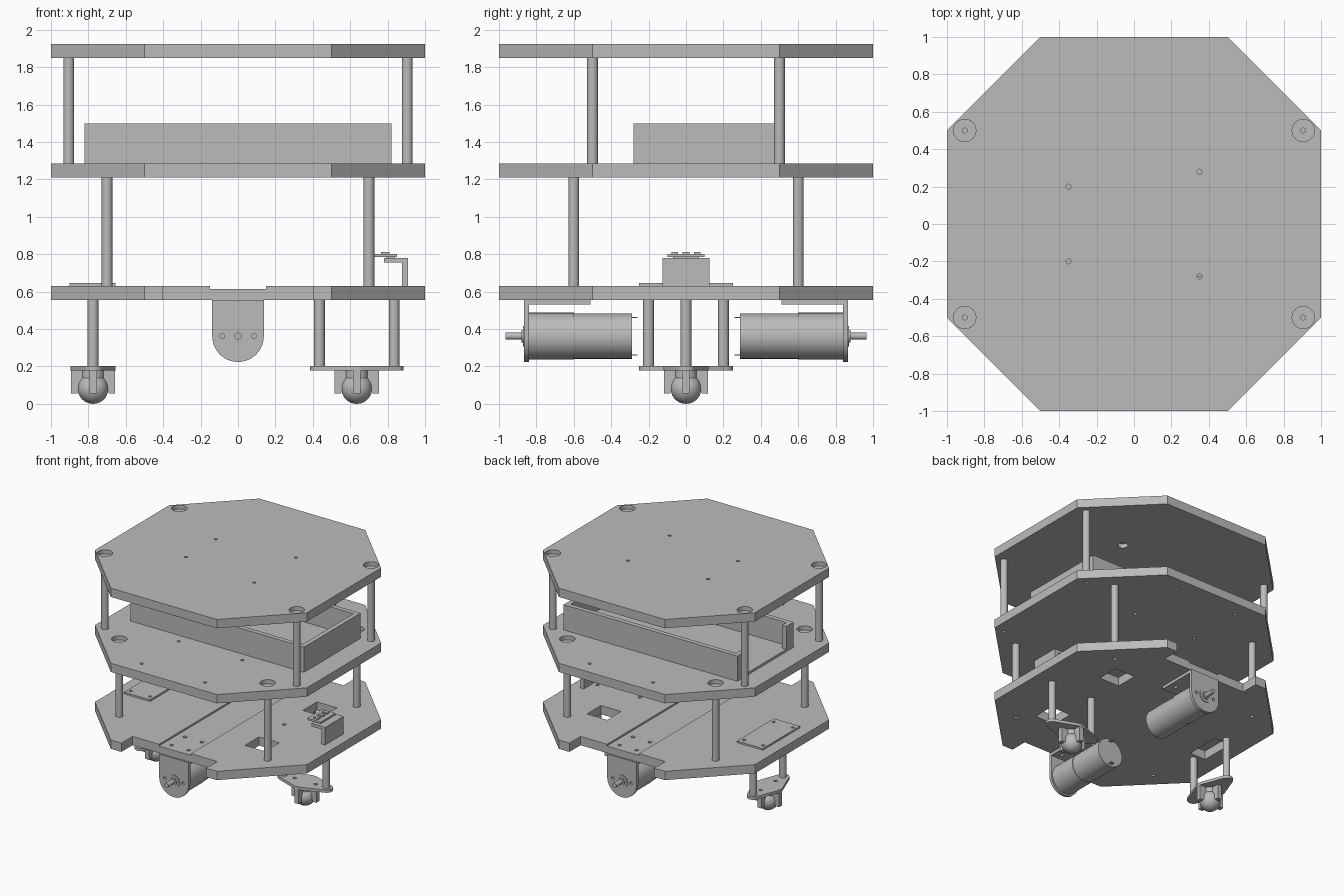
import bpy, bmesh, math
from mathutils import Matrix, Vector

cube = bpy.data.objects.get("Cube")
if cube:
    bpy.data.objects.remove(cube)

grey = bpy.data.materials.new("matte_grey")
grey.use_nodes = True
grey.diffuse_color = (0.5, 0.5, 0.5, 1)
grey.node_tree.nodes["Principled BSDF"].inputs["Base Color"].default_value = (0.5, 0.5, 0.5, 1)
parts = []
SIGNS = (-1, 1)


def finish(name, bm):
    bmesh.ops.recalc_face_normals(bm, faces=bm.faces)
    mesh = bpy.data.meshes.new(name)
    bm.to_mesh(mesh)
    bm.free()
    mesh.materials.append(grey)
    ob = bpy.data.objects.new(name, mesh)
    bpy.context.collection.objects.link(ob)
    parts.append(ob)
    return ob


def add_box(bm, x, y, z):
    size = Matrix.Diagonal((x[1] - x[0], y[1] - y[0], z[1] - z[0], 1))
    mid = Vector((sum(x), sum(y), sum(z))) / 2
    bmesh.ops.create_cube(bm, size=1, matrix=Matrix.Translation(mid) @ size)


def add_rod(bm, a, b, r, sides=32):
    a, b = Vector(a), Vector(b)
    turn = (b - a).to_track_quat('Z', 'Y').to_matrix().to_4x4()
    bmesh.ops.create_cone(bm, cap_ends=True, segments=sides, radius1=r, radius2=r,
                          depth=(b - a).length, matrix=Matrix.Translation((a + b) / 2) @ turn)


def box(name, *spans):
    bm = bmesh.new()
    add_box(bm, *spans)
    return finish(name, bm)


def rod(name, a, b, r):
    bm = bmesh.new()
    add_rod(bm, a, b, r)
    return finish(name, bm)


def prism(name, points, z0, z1, matrix=Matrix()):
    bm = bmesh.new()
    face = bm.faces.new([bm.verts.new((x, y, z0)) for x, y in points])
    top = bmesh.ops.extrude_face_region(bm, geom=[face])["geom"]
    bmesh.ops.translate(bm, vec=(0, 0, z1 - z0), verts=[v for v in top if isinstance(v, bmesh.types.BMVert)])
    bm.transform(matrix)
    return finish(name, bm)


def arc(cx, cy, r, start, end, n=12):
    angles = [math.radians(start + (end - start) * i / n) for i in range(n + 1)]
    return [(cx + r * math.cos(a), cy + r * math.sin(a)) for a in angles]


def cut(ob, bm):
    """Subtract a temporary cutter mesh from a part."""
    cutter = finish("cutter", bm)
    parts.remove(cutter)
    cutter.hide_render = True
    mod = ob.modifiers.new("cut", 'BOOLEAN')
    mod.operation, mod.solver, mod.object = 'DIFFERENCE', 'EXACT', cutter
    bpy.context.view_layer.update()
    ready = ob.evaluated_get(bpy.context.evaluated_depsgraph_get())
    mesh = bpy.data.meshes.new_from_object(ready)
    ob.modifiers.clear()
    ob.data = mesh
    bpy.data.objects.remove(cutter)


def drill(ob, spots, r, z0, z1):
    bm = bmesh.new()
    for x, y in spots:
        add_rod(bm, (x, y, z0), (x, y, z1), r, 24)
    cut(ob, bm)


def corners(x, y):
    return [(sx * x, sy * y) for sx in SIGNS for sy in SIGNS]


octagon = [(0.5, -1), (1, -0.5), (1, 0.5), (0.5, 1), (-0.5, 1), (-1, 0.5), (-1, -0.5), (-0.5, -1)]
upper_posts, lower_posts = corners(0.905, 0.5), corners(0.7, 0.6)
caster_posts = [(0.435, 0), (0.835, 0), (-0.775, 0.2), (-0.775, -0.2)]

# Top deck with counterbored post holes and small mounting holes
top = prism("top_deck", octagon, 1.85, 1.925)
mounts = [(-0.35, 0.2), (-0.35, -0.2), (0.35, 0.28), (0.35, -0.28)]
drill(top, upper_posts, 0.06, 1.89, 2)
drill(top, mounts, 0.04, 1.8, 1.885)
drill(top, upper_posts + mounts, 0.013, 1.8, 2)

# Middle deck
middle = prism("middle_deck", octagon, 1.21, 1.285)
drill(middle, lower_posts, 0.06, 1.25, 1.4)
drill(middle, lower_posts + upper_posts + corners(0.3, 0.37) + corners(0.3, 0.87), 0.013, 1.1, 1.4)

# Bottom deck with end notches, a shallow channel and square openings
bottom = prism("bottom_deck", octagon, 0.555, 0.63)
bm = bmesh.new()
for s in SIGNS:
    add_box(bm, (-0.4, 0.4), sorted((s * 0.85, s * 1.1)), (0.5, 0.7))
    add_box(bm, (0.405, 0.595), (s * 0.39 - 0.095, s * 0.39 + 0.095), (0.5, 0.7))
add_box(bm, (-0.85, -0.7), (-0.15, 0.15), (0.5, 0.7))
cut(bottom, bm)
bm = bmesh.new()
add_box(bm, (-0.15, 0.15), (-1.2, 1.2), (0.615, 0.7))
cut(bottom, bm)
drill(bottom, lower_posts + caster_posts + corners(0.08, 0.6) + corners(0.08, 0.78), 0.015, 0.5, 0.7)

# Posts between the decks
for name, spots, z0, z1 in (("upper_post", upper_posts, 1.285, 1.85),
                            ("lower_post", lower_posts, 0.63, 1.21),
                            ("caster_post", caster_posts, 0.2, 0.555)):
    for x, y in spots:
        rod(name, (x, y, z0), (x, y, z1), 0.029)

# Open tray, with one end left open between two short stubs
tray = box("tray", (-0.82, 0.82), (-0.28, 0.48), (1.285, 1.5))
bm = bmesh.new()
add_box(bm, (-0.78, 0.78), (-0.24, 0.44), (1.305, 1.6))
cut(tray, bm)
bm = bmesh.new()
add_box(bm, (-0.9, -0.75), (-0.18, 0.38), (1.305, 1.6))
cut(tray, bm)

# Motors and their L brackets at both ends
upright = Matrix.Rotation(math.radians(90), 4, 'X')
plate = [(0.138, 0.555), (-0.138, 0.555)] + arc(0, 0.362, 0.138, 180, 360, 24)
for s, end in ((1, "front"), (-1, "back")):
    group = [prism(end + "_motor_bracket", plate, 0.84, 0.865, upright)]
    bm = bmesh.new()
    for x in SIGNS:
        add_rod(bm, (x * 0.085, -0.8, 0.362), (x * 0.085, -0.9, 0.362), 0.013)
    cut(group[0], bm)
    flange = box(end + "_bracket_flange", (-0.138, 0.138), (-0.84, -0.51), (0.53, 0.555))
    drill(flange, corners(0.08, 0.6) + corners(0.08, 0.78), 0.015, 0.5, 0.6)
    group.append(flange)
    for name, y0, y1, r in (("gearbox", -0.84, -0.6, 0.125), ("motor_body", -0.6, -0.29, 0.121),
                            ("shaft_boss", -0.872, -0.865, 0.055), ("motor_shaft", -0.965, -0.84, 0.019),
                            ("shaft_collar", -0.88, -0.865, 0.033)):
        group.append(rod(end + "_" + name, (0, y0, 0.362), (0, y1, 0.362), r))
    for z in (0.262, 0.462):
        group.append(box(end + "_terminal", (-0.015, 0.015), (-0.29, -0.26), (z - 0.003, z + 0.003)))
    if s < 0:
        for ob in group:
            ob.data.transform(Matrix.Rotation(math.pi, 4, 'Z'))

# Ball casters: rounded diamond plate, four claws and a ball
for side, cx, angle in (("left", 0.635, 0), ("right", -0.775, 90)):
    outline = (arc(0.2, 0, 0.05, -63, 63) + arc(0, 0, 0.12, 70, 110, 6)
               + arc(-0.2, 0, 0.05, 117, 243) + arc(0, 0, 0.12, 250, 290, 6))
    place = Matrix.Translation((cx, 0, 0)) @ Matrix.Rotation(math.radians(angle), 4, 'Z')
    base = prism(side + "_caster_plate", outline, 0.178, 0.202, place)
    drill(base, [(cx + x, 0) if angle == 0 else (cx, x) for x in (-0.1, 0.1)], 0.015, 0.1, 0.3)
    claw = [(0.03, 0.178), (0.118, 0.178), (0.118, 0.055), (0.085, 0.055), (0.07, 0.09), (0.03, 0.15)]
    for k in range(4):
        spin = Matrix.Translation((cx, 0, 0)) @ Matrix.Rotation(k * math.pi / 2, 4, 'Z')
        prism(side + "_caster_claw", claw, -0.02, 0.02, spin @ upright)
    rod(side + "_caster_socket", (cx, 0, 0.12), (cx, 0, 0.178), 0.06)
    bm = bmesh.new()
    bmesh.ops.create_uvsphere(bm, u_segments=32, v_segments=20, radius=0.082,
                              matrix=Matrix.Translation((cx, 0, 0.082)))
    finish(side + "_caster_ball", bm)

# Flat circuit board on the bottom deck
board = box("circuit_board", (-0.9, -0.655), (-0.25, 0.25), (0.63, 0.645))
drill(board, [(-0.87, -0.2), (-0.87, 0.2), (-0.69, -0.2), (-0.69, 0.2)], 0.013, 0.6, 0.7)

# Sensor on its own L bracket
bracket = [(0.91, 0.63), (0.91, 0.78), (0.78, 0.78), (0.78, 0.755), (0.877, 0.755), (0.877, 0.63)]
prism("sensor_bracket", bracket, -0.125, 0.125, upright)
box("sensor_board", (0.725, 0.85), (-0.1, 0.1), (0.785, 0.8))
box("sensor_spacer", (0.79, 0.84), (-0.07, 0.07), (0.775, 0.79))
for y in (-0.06, 0, 0.06):
    box("sensor_chip", (0.765, 0.81), (y - 0.018, y + 0.018), (0.8, 0.812))

# Smooth round surfaces, keep hard edges
bpy.ops.object.select_all(action='DESELECT')
for ob in parts:
    ob.select_set(True)
bpy.context.view_layer.objects.active = parts[0]
bpy.ops.object.shade_smooth_by_angle(angle=math.radians(30))
